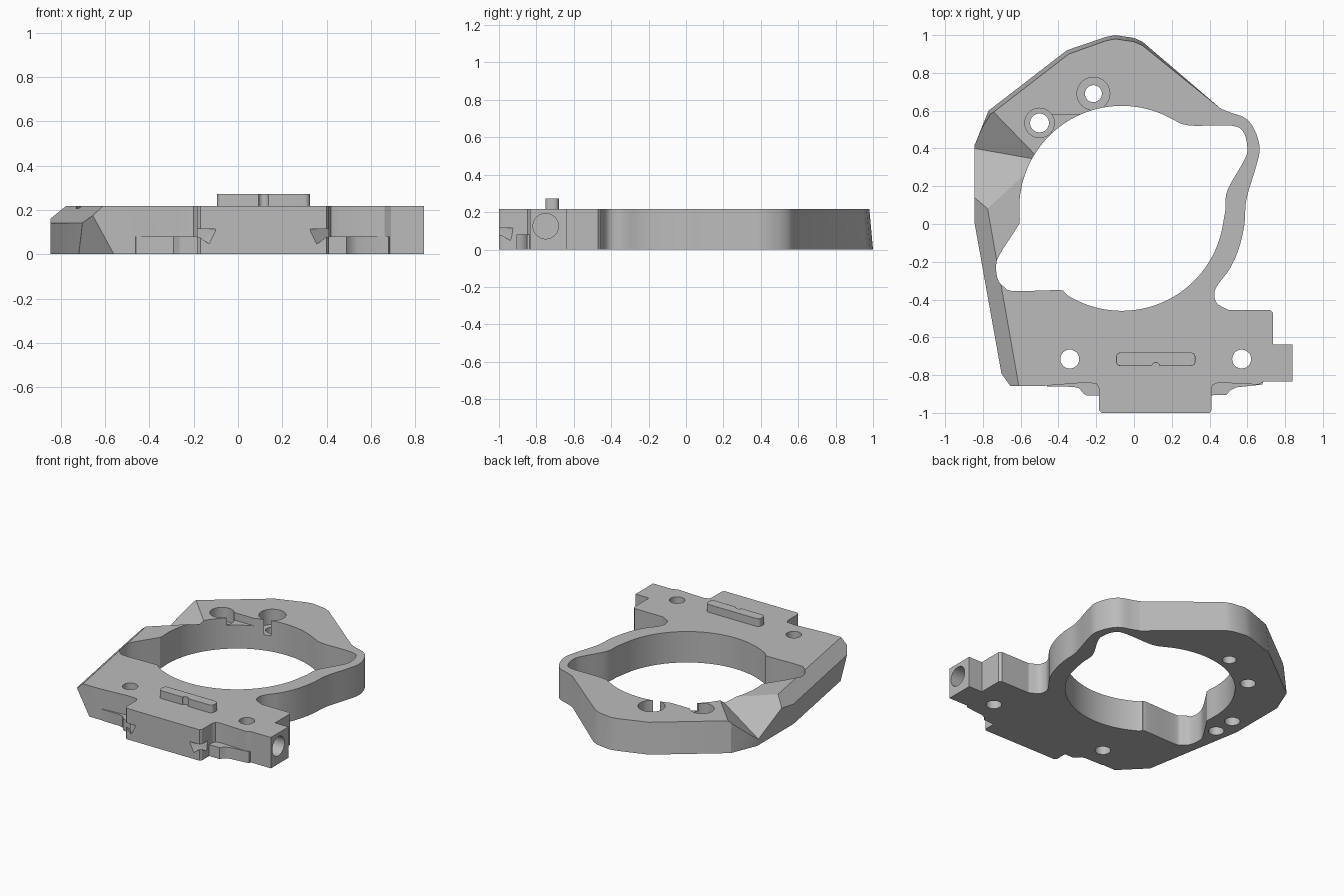
import bpy, bmesh, math
from mathutils import Vector

default = bpy.data.objects.get("Cube")
if default:
    bpy.data.objects.remove(default, do_unlink=True)

TOP = 0.218

metal = bpy.data.materials.new("plain grey")
metal.use_nodes = True
grey = (0.5, 0.5, 0.5, 1)
metal.diffuse_color = grey
metal.node_tree.nodes["Principled BSDF"].inputs["Base Color"].default_value = grey


def make_object(name, bm):
    bmesh.ops.recalc_face_normals(bm, faces=bm.faces)
    mesh = bpy.data.meshes.new(name)
    bm.to_mesh(mesh)
    bm.free()
    obj = bpy.data.objects.new(name, mesh)
    obj.data.materials.append(metal)
    bpy.context.collection.objects.link(obj)
    return obj


def prism_mesh(points, low, high):
    bm = bmesh.new()
    base = bm.faces.new([bm.verts.new((x, y, low)) for x, y in points])
    extruded = bmesh.ops.extrude_face_region(bm, geom=[base])["geom"]
    top = [v for v in extruded if isinstance(v, bmesh.types.BMVert)]
    bmesh.ops.translate(bm, verts=top, vec=(0, 0, high - low))
    return bm


def prism(name, points, low, high):
    return make_object(name, prism_mesh(points, low, high))


def hull(name, points):
    bm = bmesh.new()
    for p in points:
        bm.verts.new(p)
    bmesh.ops.convex_hull(bm, input=bm.verts)
    return make_object(name, bm)


def circle(cx, cy, radius, start=0, end=360, steps=40):
    closed = end - start == 360
    count = steps if closed else steps + 1
    angles = [math.radians(start + (end - start) * i / steps) for i in range(count)]
    return [(cx + radius * math.cos(a), cy + radius * math.sin(a)) for a in angles]


def smooth(points, steps=5):
    """Pass a rounded curve through a few points."""
    pts = [Vector(p) for p in points]
    pts = [2 * pts[0] - pts[1]] + pts + [2 * pts[-1] - pts[-2]]
    result = []
    for a, b, c, d in zip(pts, pts[1:], pts[2:], pts[3:]):
        for i in range(steps):
            t = i / steps
            p = (2 * b + (c - a) * t + (2 * a - 5 * b + 4 * c - d) * t * t
                 + (3 * b - a - 3 * c + d) * t ** 3) / 2
            result.append(tuple(p))
    return result + [tuple(pts[-2])]


def combine(target, tool, operation="DIFFERENCE"):
    """Apply a boolean and discard the tool."""
    mod = target.modifiers.new("cut", "BOOLEAN")
    mod.operation = operation
    mod.solver = "EXACT"
    mod.object = tool
    tool.hide_render = True
    bpy.context.view_layer.objects.active = target
    bpy.ops.object.modifier_apply(modifier=mod.name)
    bpy.data.objects.remove(tool, do_unlink=True)


def slice_off(bm, a, b, c):
    """Trim the mesh by a plane, keeping the side of the middle."""
    a, b, c = Vector(a), Vector(b), Vector(c)
    normal = (b - a).cross(c - a).normalized()
    if normal.dot(Vector((0, 0, 0.1)) - a) > 0:
        normal = -normal
    geom = bm.verts[:] + bm.edges[:] + bm.faces[:]
    cut = bmesh.ops.bisect_plane(bm, geom=geom, plane_co=a, plane_no=normal, clear_outer=True)
    edges = [e for e in cut["geom_cut"] if isinstance(e, bmesh.types.BMEdge)]
    bmesh.ops.holes_fill(bm, edges=edges, sides=0)


# Plate outline, clockwise from the rear tip
right_side = smooth([(.46, .61), (.51, .59), (.59, .56), (.64, .495), (.665, .4),
                     (.645, .3), (.595, .13), (.585, 0), (.555, -.13), (.505, -.24),
                     (.445, -.32), (.425, -.37), (.44, -.42), (.5, -.455)])
side_tab = [(.72, -.455), (.735, -.47), (.735, -.637), (.84, -.637), (.84, -.833), (.69, -.833)]
front = [(.66, -.85), (.45, -.84), (.42, -.85), (.41, -.87), (.41, -.985), (.4, -1),
         (-.17, -1), (-.185, -.985), (-.185, -.87), (-.2, -.845), (-.26, -.84), (-.48, -.857)]
left_side = [(-.69, -.857), (-.845, .01), (-.845, .415), (-.77, .6), (-.355, .92), (-.15, .99)]
rear = [(-.1, 1), (0, .985), (.045, .965)]
bm = prism_mesh(rear + right_side + side_tab + front + left_side, 0, TOP)

# Drafted rear walls
for v in bm.verts:
    if v.co.z > 0.1 and v.co.y > 0.5 and v.co.x < 0.1:
        v.co.y -= 0.02
        v.co.x += 0.01 if v.co.x < -0.3 else 0

# Long left chamfer and the front corner facet
slice_off(bm, (-.61, -.855, TOP), (-.775, .08, TOP), (-.845, .01, .14))
slice_off(bm, (-.56, -.857, 0), (-.65, -.857, .165), (-.712, -.775, .13))
plate = make_object("mounting_plate", bm)

# Low shelves either side of the front tab
shelves = {
    "left_shelf": [(-.17, -.8), (-.48, -.8), (-.46, -.86), (-.32, -.862), (-.29, -.87),
                   (-.265, -.9), (-.25, -.907), (-.17, -.907)],
    "right_shelf": [(.4, -.8), (.69, -.8), (.68, -.85), (.54, -.865), (.51, -.88),
                    (.49, -.905), (.4, -.907)],
}
for name, points in shelves.items():
    combine(plate, prism(name, points, 0, .08), "UNION")

# Central opening: a circle with two rounded lobes
lower_lobe = smooth([(-.607, 0), (-.63, -.035), (-.71, -.16), (-.73, -.22), (-.72, -.295),
                     (-.685, -.335), (-.635, -.355), (-.4, -.35), (-.37, -.36)])
upper_lobe = smooth([(.485, .08), (.495, .18), (.585, .34), (.6, .405), (.58, .485),
                     (.52, .52), (.32, .52), (.25, .53)])
cx, cy, radius = -.065, .083, .5425
opening = (circle(cx, cy, radius, 62, 186, 44) + lower_lobe
           + circle(cx, cy, radius, 238, 351, 44) + upper_lobe)
combine(plate, prism("opening_cutter", opening, -.1, .4))

# Angled valley across the left arm
combine(plate, hull("valley_cutter", [(-.494, .338, TOP + .001), (-.95, .419, -.01),
                                      (-.956, .814, TOP + .001), (-1.012, -.138, TOP + .001)]))

# Vertical holes: centre, radius, bottom, top
holes = [
    (-.34, -.715, .05, -.1, .4), (.57, -.715, .05, -.1, .4),
    (-.215, .69, .045, -.1, .4), (-.215, .69, .087, .11, .4),
    (-.5, .535, .05, -.1, .4), (-.5, .535, .078, .12, .4),
    (-.735, .1, .05, -.1, .07), (-.735, -.06, .05, -.1, .07),
]
for x, y, r, low, high in holes:
    combine(plate, prism("hole_cutter", circle(x, y, r), low, high))

# Slot from the rear hole into the opening
combine(plate, prism("slot_cutter", [(-.5, .487), (-.2, .487), (-.2, .58), (-.5, .58)], .165, .4))

# Blind bore in the side tab
bore = prism("bore_cutter", circle(0, 0, .068), 0, .3)
bore.rotation_euler = (0, math.pi / 2, 0)
bore.location = (.64, -.75, .125)
bpy.context.view_layer.update()
combine(plate, bore)

# Mirrored pyramid notches in the corners of the front tab
middle = .1125
for side in (-1, 1):
    notch = [(.32, -1.02, .115), (.19, -1.02, .115), (.32, -.905, .115),
             (.225, -1.02, .045), (.32, -.915, .05)]
    combine(plate, hull("notch_cutter", [(middle + side * x, y, z) for x, y, z in notch]))

# Raised key on top with rounded corners and a front notch
key_outline = []
for x, y, start in ((.3, -.705, 0), (-.07, -.705, 90), (-.07, -.727, 180), (.3, -.727, 270)):
    key_outline += circle(x, y, .025, start, start + 90, 6)
key = prism("raised_key", key_outline, TOP - .03, .273)
combine(key, prism("key_notch_cutter", circle(.115, -.757, .022, steps=20), 0, .4))
bevel = key.modifiers.new("soft edge", "BEVEL")
bevel.width = .008
bevel.segments = 2
bevel.limit_method = "ANGLE"
bevel.angle_limit = math.radians(60)

# Smooth curved walls, keep machined edges sharp
for obj in (plate, key):
    bpy.ops.object.select_all(action="DESELECT")
    obj.select_set(True)
    bpy.context.view_layer.objects.active = obj
    bpy.ops.object.shade_smooth_by_angle(angle=math.radians(25))
